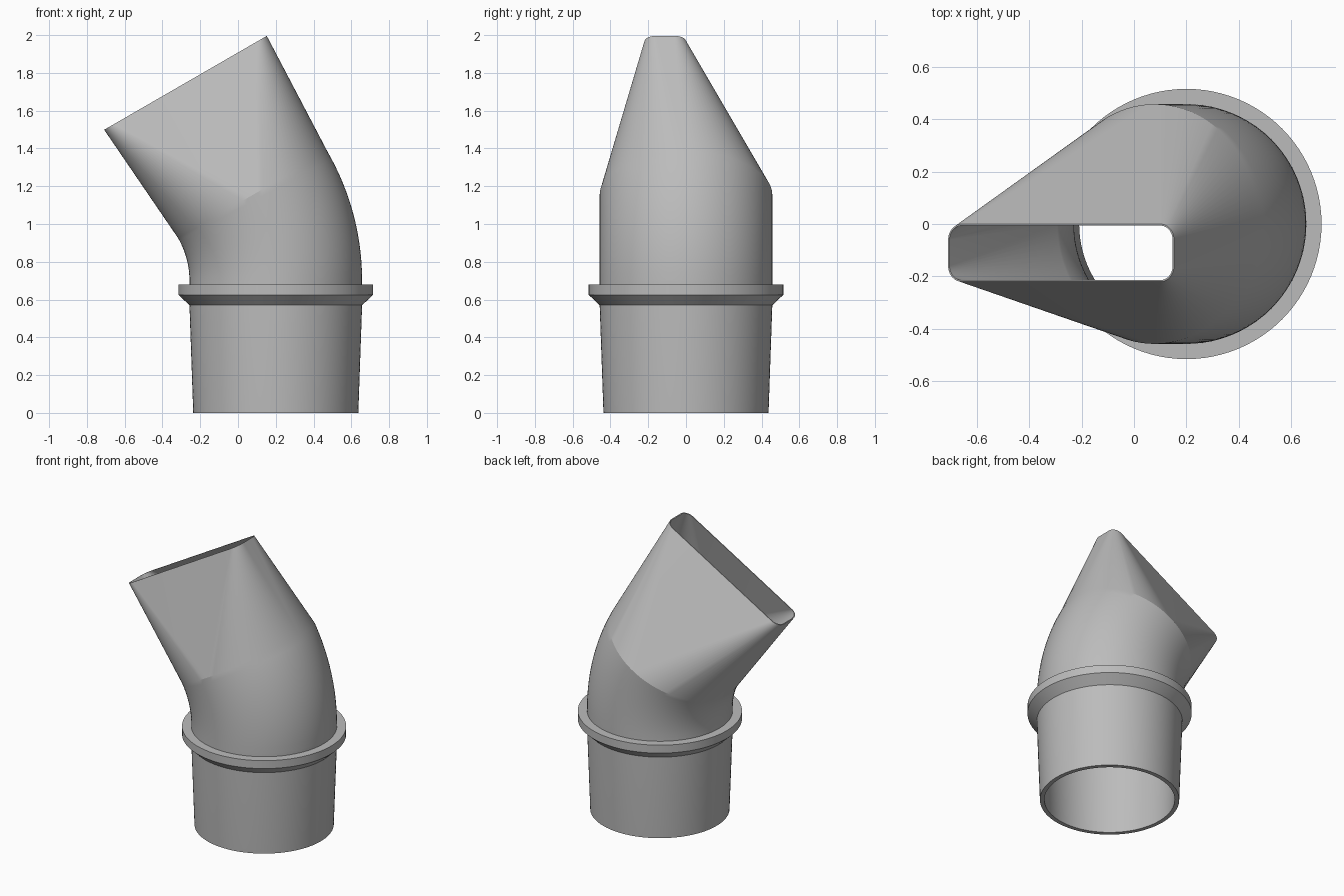
import bpy
import bmesh
from math import sin, cos, pi, radians
from mathutils import Vector

cube = bpy.data.objects.get("Cube")
if cube:
    bpy.data.objects.remove(cube)

GREY = (0.5, 0.5, 0.5, 1.0)
plastic = bpy.data.materials.new("grey_plastic")
plastic.use_nodes = True
plastic.diffuse_color = GREY
plastic.node_tree.nodes["Principled BSDF"].inputs["Base Color"].default_value = GREY

STEPS = 24              # segments in each quarter of a ring
AXIS_X = 0.2            # axis of the round end
PIPE_R, WALL = 0.457, 0.028
BEND_Z, BEND_R, BEND = 0.70, 0.908, radians(30)
MOUTH_LEN = 0.692
MOUTH_HALF = (0.497, 0.11)
MOUTH_SHIFT = (-0.012, -0.11)
CORNER_R = 0.06


def section(half, corner, shift=(0, 0)):
    """Rounded rectangle; becomes a circle when corner equals both halves."""
    pts = []
    for q, (sx, sy) in enumerate(((1, 1), (-1, 1), (-1, -1), (1, -1))):
        for i in range(STEPS + 1):
            a = (q + i / STEPS) * pi / 2
            pts.append((shift[0] + sx * (half[0] - corner) + corner * cos(a),
                        shift[1] + sy * (half[1] - corner) + corner * sin(a)))
    return pts


def circle(r):
    return section((r, r), r)


def place(pts, centre, tilt=0.0):
    """Lay a section in a plane leaning towards -x by tilt."""
    u = Vector((cos(tilt), 0, sin(tilt)))
    return [centre + u * a + Vector((0, b, 0)) for a, b in pts]


def skin(name, rings, closed=False):
    bm = bmesh.new()
    loops = [[bm.verts.new(p) for p in ring] for ring in rings]
    pairs = list(zip(loops, loops[1:]))
    if closed:
        pairs.append((loops[-1], loops[0]))
    for low, high in pairs:
        n = len(low)
        for i in range(n):
            j = (i + 1) % n
            bm.faces.new((low[i], low[j], high[j], high[i]))
    # Doubled quarter points merge, leaving the flat triangles of the loft
    bmesh.ops.remove_doubles(bm, verts=bm.verts, dist=1e-5)
    bmesh.ops.recalc_face_normals(bm, faces=bm.faces)
    mesh = bpy.data.meshes.new(name)
    bm.to_mesh(mesh)
    bm.free()
    mesh.materials.append(plastic)
    obj = bpy.data.objects.new(name, mesh)
    bpy.context.collection.objects.link(obj)
    bpy.ops.object.select_all(action="DESELECT")
    obj.select_set(True)
    bpy.context.view_layer.objects.active = obj
    bpy.ops.object.shade_smooth_by_angle(angle=radians(15))
    return obj


def lathe(name, profile, closed=False):
    return skin(name, [place(circle(r), Vector((AXIS_X, 0, z))) for r, z in profile], closed)


def bend_centre(angle):
    return Vector((AXIS_X - BEND_R * (1 - cos(angle)), 0, BEND_Z + BEND_R * sin(angle)))


# Tapered spigot, open at both ends
lathe("spigot", [(PIPE_R, BEND_Z), (PIPE_R, 0.57), (0.437, 0),
                 (0.437 - WALL, 0), (PIPE_R - WALL, 0.57), (PIPE_R - WALL, BEND_Z)])

# Stop collar with a chamfered underside
lathe("collar", [(0.45, 0.57), (PIPE_R, 0.57), (0.515, 0.625), (0.515, 0.68), (0.45, 0.68)], True)

# Elbow flowing into the flattened mouth, outside then inside
angles = [BEND * i / 16 for i in range(17)]
end = bend_centre(BEND)
mouth_centre = end + Vector((-sin(BEND), 0, cos(BEND))) * MOUTH_LEN


def elbow(radius):
    return [place(circle(radius), bend_centre(a), a) for a in angles]


def mouth(inset):
    half = tuple(h - inset for h in MOUTH_HALF)
    return place(section(half, CORNER_R - inset, MOUTH_SHIFT), mouth_centre, BEND)


skin("bent_nozzle", elbow(PIPE_R) + [mouth(0), mouth(0.006)] + elbow(PIPE_R - WALL)[::-1])
